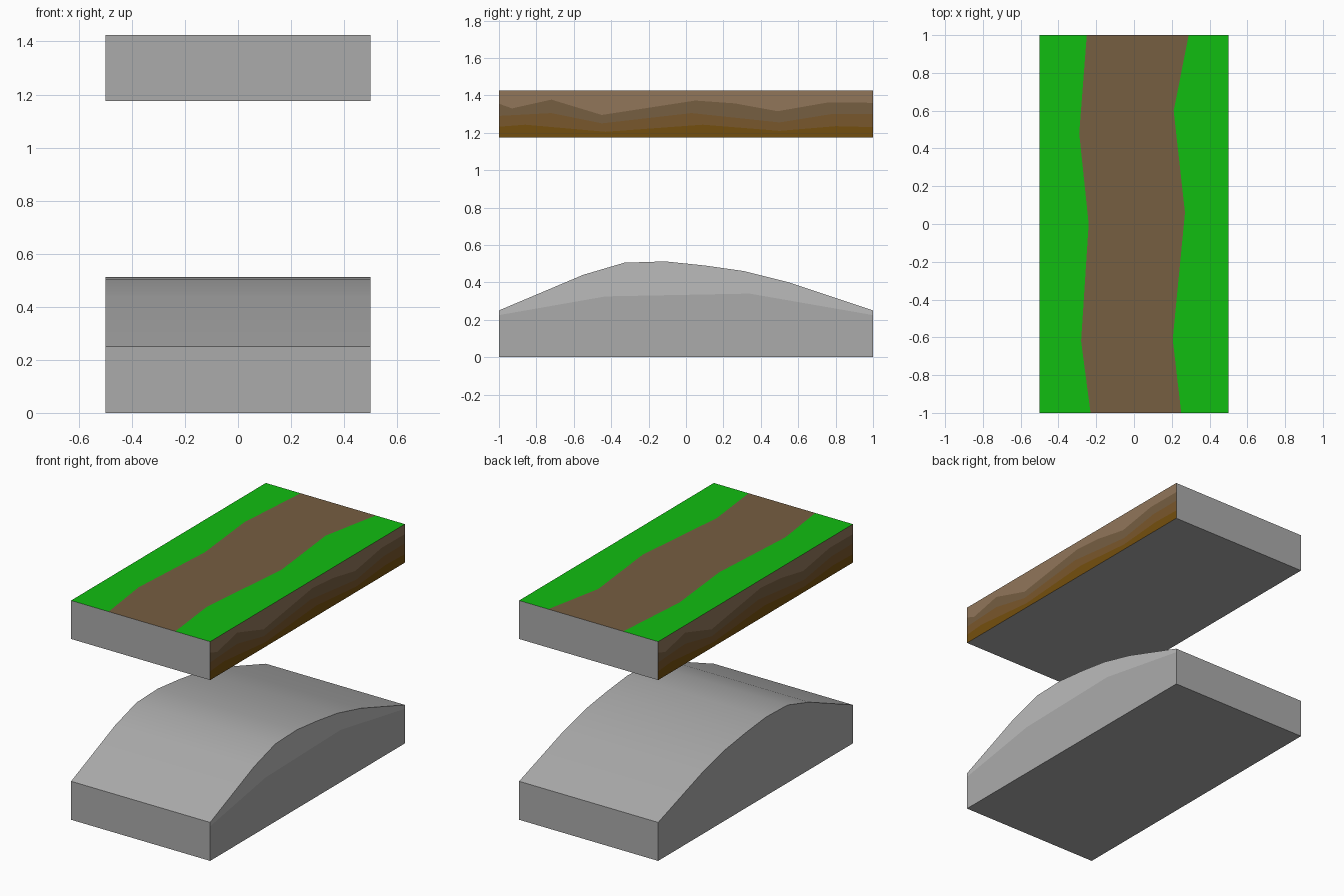
import bpy, bmesh, math
from mathutils import Vector

if "Cube" in bpy.data.objects:
    bpy.data.objects.remove(bpy.data.objects["Cube"])


def material(name, rgb):
    m = bpy.data.materials.new(name)
    m.diffuse_color = (*rgb, 1)
    m.use_nodes = True
    m.node_tree.nodes["Principled BSDF"].inputs["Base Color"].default_value = m.diffuse_color
    return m


def bands(bm, lines, mats):
    """One flat face between each pair of neighbouring lines."""
    for a, b, mat in zip(lines, lines[1:], mats):
        f = bm.faces.new([bm.verts.new(p) for p in list(a) + list(b)[::-1]])
        f.material_index = mat


def cap(bm, axis, value):
    """Close the flat outline lying on one axis plane."""
    vs = [v for v in bm.verts if abs(v.co[axis] - value) < 1e-4]
    mid = sum((v.co for v in vs), Vector()) / len(vs)
    i, j = [k for k in range(3) if k != axis]
    vs.sort(key=lambda v: math.atan2(v.co[j] - mid[j], v.co[i] - mid[i]))
    bm.faces.new(vs)


def finish(bm, name, mats, caps):
    bmesh.ops.remove_doubles(bm, verts=bm.verts[:], dist=1e-4)
    for axis, value in caps:
        cap(bm, axis, value)
    bmesh.ops.recalc_face_normals(bm, faces=bm.faces[:])
    me = bpy.data.meshes.new(name)
    for m in mats:
        me.materials.append(m)
    bm.to_mesh(me)
    bm.free()
    ob = bpy.data.objects.new(name, me)
    bpy.context.collection.objects.link(ob)
    return ob


# Path slab: grass and dirt on top, earth layers on both long sides
LOW, HIGH = 1.175, 1.425
stone = material("stone", (.41, .41, .41))
slab_mats = [stone,
             material("grass", (.0056, .515, .0056)),
             material("dirt", (.181, .112, .053)),
             material("light_earth", (.283, .181, .102)),
             material("brown_earth", (.191, .095, .025)),
             material("deep_earth", (.175, .078, .0044))]
path_left = [(-.23, -1), (-.28, -.62), (-.24, 0), (-.29, .48), (-.25, 1)]
path_right = [(.25, -1), (.205, -.61), (.27, .06), (.21, .60), (.29, 1)]
top_lines = [[(-.5, -1), (-.5, 1)], path_left, path_right, [(.5, -1), (.5, 1)]]
strata = [
    [(-1, HIGH), (1, HIGH)],
    [(-1, 1.355), (-.93, 1.33), (-.72, 1.377), (-.45, 1.295), (.05, 1.372),
     (.26, 1.357), (.49, 1.315), (.76, 1.362), (1, 1.36)],
    [(-1, 1.29), (-.72, 1.305), (-.45, 1.25), (.03, 1.305), (.5, 1.255),
     (.78, 1.30), (1, 1.30)],
    [(-1, 1.232), (-.86, 1.243), (-.43, 1.205), (.09, 1.243), (.5, 1.21),
     (.8, 1.235), (1, 1.23)],
    [(-1, LOW), (1, LOW)],
]
bm = bmesh.new()
bands(bm, [[(x, y, HIGH) for x, y in line] for line in top_lines], [1, 2, 1])
for s in (1, -1):
    bands(bm, [[(.5 * s, y * s, z) for y, z in line] for line in strata], [3, 2, 4, 5])
finish(bm, "path_slab", slab_mats, [(1, -1), (1, 1), (2, LOW)])

# Arched hill block: smooth humped top, paler upper band on the right side
hump = [(-1, .25), (-.55, .44), (-.33, .505), (-.11, .512), (.10, .49),
        (.31, .46), (.55, .40), (1, .25)]
seam = [(-1, .225), (-.43, .325), (.34, .34), (1, .225)]
base = [(-1, 0), (1, 0)]
bm = bmesh.new()
bands(bm, [[(.5, y, z) for y, z in line] for line in (base, seam, hump)], [0, 1])
bands(bm, [[(-.5, y, z), (.5, y, z)] for y, z in hump], [0] * (len(hump) - 1))
bands(bm, [[(-.5, y, 0), (.5, y, 0)] for y in (-1, 1)], [0])
hill = finish(bm, "hill_block", [stone, material("pale_stone", (.50, .50, .50))],
              [(0, -.5), (1, -1), (1, 1)])
bpy.context.view_layer.objects.active = hill
hill.select_set(True)
bpy.ops.object.shade_smooth_by_angle(angle=math.radians(30))
